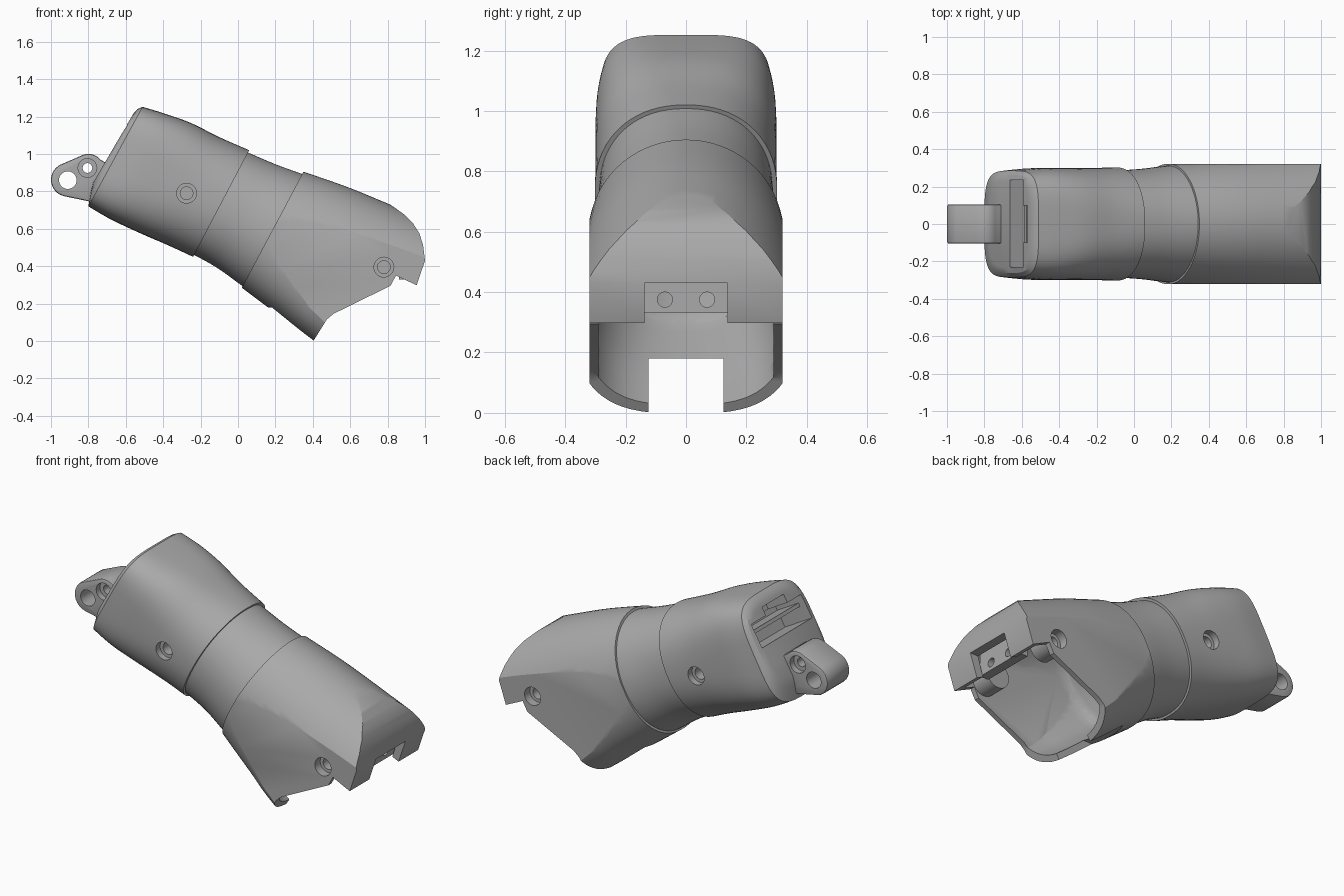
import bpy, bmesh, math
from mathutils import Vector, Matrix

cube = bpy.data.objects.get("Cube")
if cube:
    bpy.data.objects.remove(cube, do_unlink=True)

grey = bpy.data.materials.new("plain grey")
grey.use_nodes = True
grey.diffuse_color = (0.4, 0.4, 0.4, 1)
grey.node_tree.nodes["Principled BSDF"].inputs["Base Color"].default_value = (0.4, 0.4, 0.4, 1)


def make(name, bm):
    bmesh.ops.recalc_face_normals(bm, faces=bm.faces[:])
    mesh = bpy.data.meshes.new(name)
    bm.to_mesh(mesh)
    bm.free()
    mesh.materials.append(grey)
    ob = bpy.data.objects.new(name, mesh)
    bpy.context.collection.objects.link(ob)
    return ob


def select(ob):
    bpy.ops.object.select_all(action='DESELECT')
    ob.select_set(True)
    bpy.context.view_layer.objects.active = ob


def boolean(ob, tool, operation='DIFFERENCE', keep=False):
    select(ob)
    mod = ob.modifiers.new("boolean", 'BOOLEAN')
    mod.operation, mod.solver, mod.object = operation, 'EXACT', tool
    bpy.ops.object.modifier_apply(modifier=mod.name)
    if not keep:
        bpy.data.objects.remove(tool, do_unlink=True)


def smooth(ob):
    select(ob)
    bpy.ops.object.shade_smooth_by_angle(angle=math.radians(28))


def spline(rows, steps):
    """Catmull-Rom through station rows."""
    out = []
    for i in range(len(rows) - 1):
        quad = [rows[max(i - 1, 0)], rows[i], rows[i + 1], rows[min(i + 2, len(rows) - 1)]]
        for k in range(steps):
            t = k / steps
            out.append([0.5 * (2 * b + (c - a) * t + (2 * a - 5 * b + 4 * c - d) * t * t
                               + (3 * b - a - 3 * c + d) * t ** 3) for a, b, c, d in zip(*quad)])
    return out + [list(rows[-1])]


def loft(name, rows, inset=0.0, sides=72):
    """Station: top x, top z, bottom x, bottom z, half width, top and bottom squareness."""
    bm = bmesh.new()
    rings = []
    for tx, tz, bx, bz, half, n_top, n_bot in rows:
        mid = Vector(((tx + bx) / 2, 0, (tz + bz) / 2))
        up = Vector(((tx - bx) / 2, 0, (tz - bz) / 2))
        up *= 1 - inset / up.length
        ring = []
        for k in range(sides):
            a = math.tau * k / sides
            c, s = math.cos(a), math.sin(a)
            p = 2 / (n_top if c > 0 else n_bot)
            y = math.copysign(abs(s) ** p, s) * (half - inset)
            ring.append(bm.verts.new(mid + up * math.copysign(abs(c) ** p, c) + Vector((0, y, 0))))
        rings.append(ring)
    for r, q in zip(rings, rings[1:]):
        for k in range(sides):
            j = (k + 1) % sides
            bm.faces.new((r[k], r[j], q[j], q[k]))
    bm.faces.new(rings[0])
    bm.faces.new(rings[-1])
    return make(name, bm)


def prism(name, points, y0, y1):
    bm = bmesh.new()
    face = bm.faces.new([bm.verts.new((x, y0, z)) for x, z in points])
    ext = bmesh.ops.extrude_face_region(bm, geom=[face])
    bmesh.ops.translate(bm, vec=(0, y1 - y0, 0),
                        verts=[v for v in ext["geom"] if isinstance(v, bmesh.types.BMVert)])
    return make(name, bm)


def box(name, x, y, z):
    return prism(name, [(x[0], z[0]), (x[1], z[0]), (x[1], z[1]), (x[0], z[1])], *y)


def rod(name, centre, radius, depth, axis='Y', r2=None):
    bm = bmesh.new()
    turn = Matrix.Rotation(math.pi / 2, 4, 'X' if axis == 'Y' else 'Y')
    bmesh.ops.create_cone(bm, cap_ends=True, segments=32, radius1=radius, radius2=r2 or radius,
                          depth=depth, matrix=Matrix.Translation(centre) @ turn)
    return make(name, bm)


def screw_holes(ob, x, z, y):
    for s in (-1, 1):
        boolean(ob, rod("wide_hole", (x, s * (y + 0.1), z), 0.053, 0.2))
        boolean(ob, rod("narrow_hole", (x, s * y, z), 0.034, 0.12))


# Upper sleeve: squared end blending to an oval cuff
upper_rows = spline([
    (-0.51, 1.252, -0.80, 0.72, 0.285, 4, 4),
    (-0.39, 1.215, -0.68, 0.65, 0.298, 3.6, 3.4),
    (-0.25, 1.165, -0.52, 0.575, 0.30, 3, 2.8),
    (-0.10, 1.09, -0.37, 0.51, 0.30, 2.5, 2.4),
    (0.06, 1.02, -0.24, 0.45, 0.302, 2.2, 2.2)], 5)
cap_rows = [(-0.56, 1.215, -0.775, 0.845, 0.23, 4, 4),
            (-0.538, 1.24, -0.787, 0.80, 0.262, 4, 4)]
upper = loft("upper_sleeve", cap_rows + upper_rows)
screw_holes(upper, -0.275, 0.79, 0.26)

# Stepped slot sunk into the sloping end
slope = Vector((0.5, 0.866))
inward = Vector((0.866, -0.5))


def slanted(a, b, d0, d1):
    base = Vector((-0.61, 1.12))
    return [base + slope * s + inward * d for s, d in ((a, d0), (b, d0), (b, d1), (a, d1))]


boolean(upper, prism("slot", slanted(-0.1, 0.04, -0.2, 0.2), -0.23, 0.235))
boolean(upper, prism("slot_step", slanted(0.0, 0.09, -0.2, 0.14), -0.1, 0.1))
smooth(upper)
smooth(prism("slot_rail", slanted(-0.02, 0.0, 0.04, 0.22), -0.235, 0.24))

# Middle tube
middle_rows = spline([
    (0.03, 1.018, -0.27, 0.47, 0.288, 2.2, 2.2),
    (0.06, 1.005, -0.235, 0.46, 0.287, 2.2, 2.2),
    (0.20, 0.945, -0.11, 0.39, 0.295, 2.1, 2.1),
    (0.35, 0.89, 0.015, 0.30, 0.312, 2, 2.1),
    (0.38, 0.875, 0.05, 0.275, 0.312, 2, 2.1)], 4)
middle = loft("middle_tube", middle_rows)

# Lower shell: flared oval trimmed by the side outline
lower_rows = spline([
    (0.35, 0.905, 0.02, 0.285, 0.322, 2, 2.2),
    (0.58, 0.825, 0.22, 0.135, 0.35, 2, 2.6),
    (0.80, 0.735, 0.405, -0.005, 0.372, 2, 3),
    (1.12, 0.60, 0.90, -0.37, 0.41, 2, 3)], 5)
lower = loft("lower_shell", lower_rows)
outline = [(-0.3, 1.3), (0.55, 1.0), (0.77, 0.757), (0.84, 0.712), (0.89, 0.675), (0.935, 0.63),
           (0.97, 0.575), (0.99, 0.51), (1.0, 0.43), (0.955, 0.298), (0.845, 0.35), (0.815, 0.295),
           (0.51, 0.145), (0.475, 0.115), (0.40, -0.005), (0.34, -0.1), (-0.3, 0.0)]
boolean(lower, prism("side_outline", outline, -0.32, 0.32), 'INTERSECT')

# Hollow inside, shared by the tube and the shell
cavity = loft("cavity", middle_rows[5:13] + lower_rows[1:], 0.035)
inner = [(-0.4, 1.3), (0.55, 0.95), (0.79, 0.69), (0.88, 0.61), (0.93, 0.53), (0.95, 0.44),
         (0.91, 0.3), (0.91, -0.4), (-0.4, -0.4)]
boolean(cavity, prism("inner_outline", inner, -0.29, 0.29), 'INTERSECT')
boolean(middle, cavity, keep=True)
boolean(lower, cavity)
smooth(middle)

# Screw bosses, underside slot and nose notch
for s in (-1, 1):
    boolean(lower, rod("boss", (0.78, s * 0.24, 0.395), 0.075, 0.13), 'UNION')
screw_holes(lower, 0.78, 0.395, 0.27)
for x, y, z in (((0.1, 0.7), 0.125, (-0.3, 0.18)), ((0.912, 1.2), 0.137, (0.1, 0.43))):
    boolean(lower, box("cutter", x, (-y, y), z))
smooth(lower)

# Drilled plate behind the nose notch
plate = box("nose_plate", (0.86, 0.915), (-0.16, 0.16), (0.33, 0.46))
for s in (-1, 1):
    boolean(plate, rod("plate_hole", (0.9, s * 0.07, 0.375), 0.025, 0.2, 'X'))
smooth(plate)


# Hanging lug with two cross holes
def arc(x, z, r, a0, a1, n=10):
    return [(x + r * math.cos(math.radians(a0 + (a1 - a0) * k / n)),
             z + r * math.sin(math.radians(a0 + (a1 - a0) * k / n))) for k in range(n + 1)]


lug = prism("lug", arc(-0.80, 0.915, 0.085, 40, 118) + arc(-0.91, 0.862, 0.09, 118, 258)
            + [(-0.79, 0.745), (-0.66, 0.76), (-0.62, 0.9)], -0.105, 0.105)
select(lug)
bevel = lug.modifiers.new("bevel", 'BEVEL')
bevel.width, bevel.segments, bevel.limit_method = 0.01, 2, 'ANGLE'
bevel.angle_limit = math.radians(50)
bpy.ops.object.modifier_apply(modifier=bevel.name)
boolean(lug, rod("lug_hole", (-0.91, 0, 0.86), 0.047, 0.5))
boolean(lug, rod("pin_hole", (-0.805, 0, 0.925), 0.026, 0.5))
boolean(upper, rod("pin_path", (-0.805, 0, 0.925), 0.026, 0.5))
for s in (-1, 1):
    boolean(lug, rod("pin_recess", (-0.805, s * 0.11, 0.925), 0.05, 0.08))
smooth(lug)
